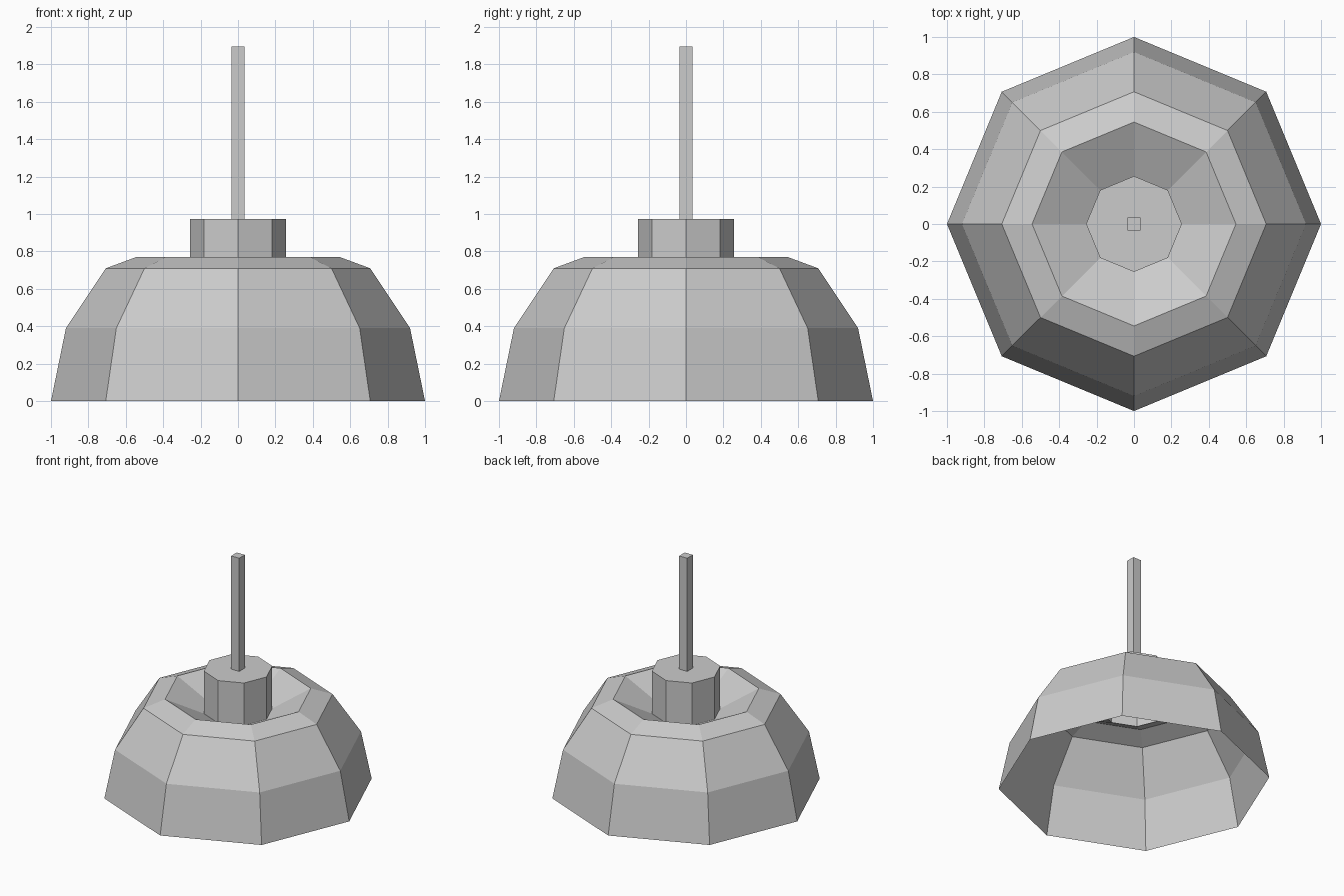
import bpy
import bmesh
from math import cos, sin, pi

if "Cube" in bpy.data.objects:
    bpy.data.objects.remove(bpy.data.objects["Cube"])

SIDES = 8

# Single flat grey
grey = bpy.data.materials.new("light_grey")
grey.use_nodes = True
colour = (0.6, 0.6, 0.6, 1)
grey.diffuse_color = colour
grey.node_tree.nodes["Principled BSDF"].inputs["Base Color"].default_value = colour


def lathe(name, profile, sides, turn=0.0, cap_top=True):
    """Spin (radius, height) points into a flat-faced shell, open below."""
    bm = bmesh.new()
    rings = []
    for r, z in profile:
        angles = [turn + 2 * pi * i / sides for i in range(sides)]
        rings.append([bm.verts.new((r * cos(a), r * sin(a), z)) for a in angles])
    for low, high in zip(rings, rings[1:]):
        for i in range(sides):
            j = (i + 1) % sides
            bm.faces.new((low[i], low[j], high[j], high[i]))
    if cap_top:
        bm.faces.new(rings[-1])
    mesh = bpy.data.meshes.new(name)
    bm.to_mesh(mesh)
    bm.free()
    mesh.materials.append(grey)
    obj = bpy.data.objects.new(name, mesh)
    bpy.context.collection.objects.link(obj)
    return obj


# Hollow faceted dome with a sunken funnel at the top
lathe("lamp_shade",
      [(1, 0), (0.92, 0.39), (0.707, 0.71), (0.545, 0.77), (0.256, 0.63)],
      SIDES, cap_top=False)

# Hollow collar rising from the funnel
lathe("collar", [(0.256, 0.63), (0.256, 0.975)], SIDES)

# Square hanging rod
half = 0.036
lathe("hanging_rod", [(half * 2 ** 0.5, 0.975), (half * 2 ** 0.5, 1.895)], 4, turn=pi / 4)
